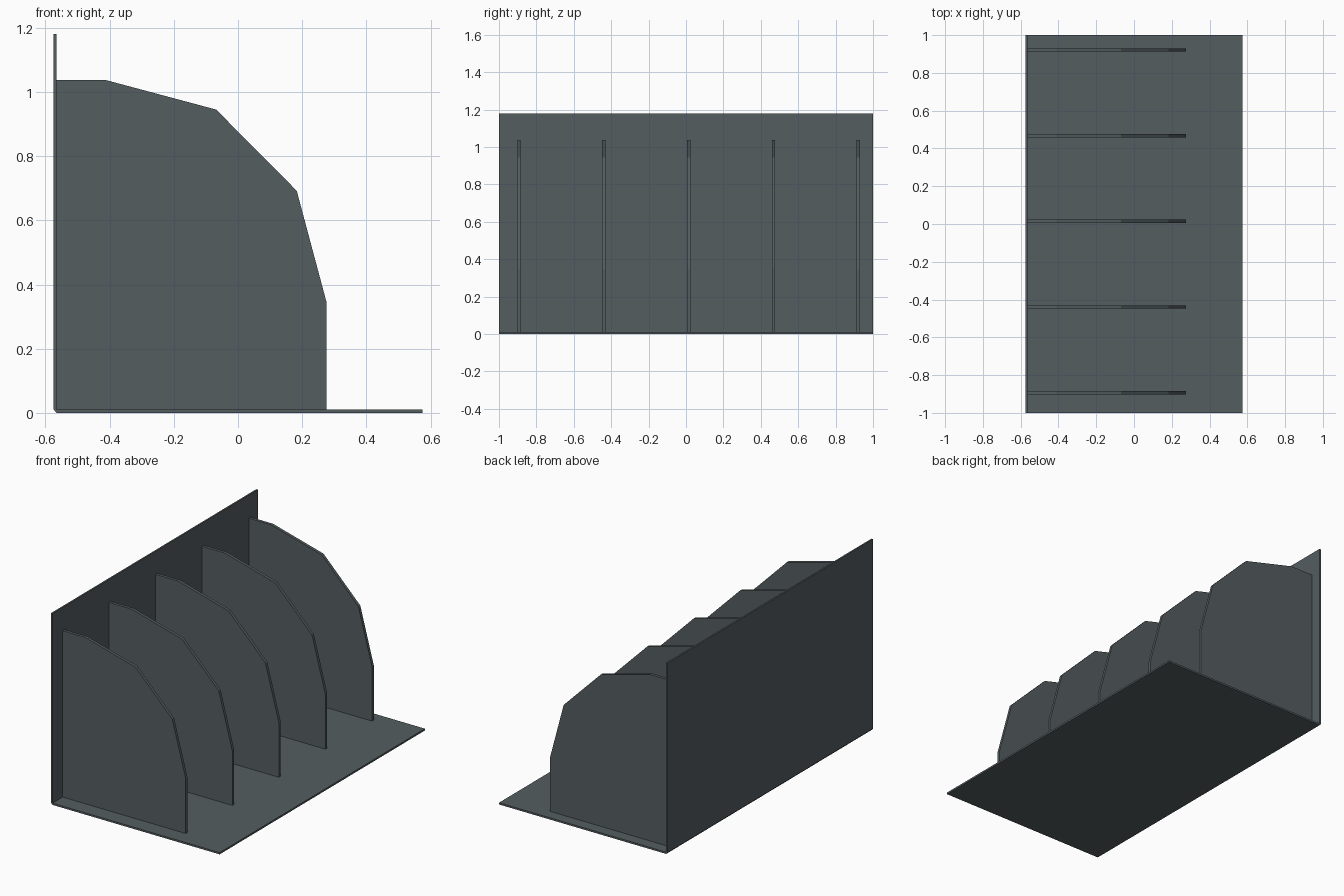
import bpy

if "Cube" in bpy.data.objects:
    bpy.data.objects.remove(bpy.data.objects["Cube"])

# Single slate grey colour
slate = bpy.data.materials.new("slate grey")
slate.diffuse_color = (0.09, 0.11, 0.118, 1)
slate.use_nodes = True
slate.node_tree.nodes["Principled BSDF"].inputs["Base Color"].default_value = slate.diffuse_color


def extrude_profile(name, profile, y0, y1):
    """Closed x-z profile extruded along y."""
    n = len(profile)
    verts = [(x, y, z) for y in (y0, y1) for x, z in profile]
    faces = [tuple(range(n)), tuple(reversed(range(n, 2 * n)))]
    faces += [(i, i + n, (i + 1) % n + n, (i + 1) % n) for i in range(n)]
    mesh = bpy.data.meshes.new(name)
    mesh.from_pydata(verts, [], faces)
    mesh.materials.append(slate)
    obj = bpy.data.objects.new(name, mesh)
    bpy.context.collection.objects.link(obj)
    return obj


# Bent sheet: floor plate and back wall with a chamfered outer corner
extrude_profile("shelf_sheet", [
    (-0.565, 0), (0.575, 0), (0.575, 0.011), (-0.565, 0.011),
    (-0.565, 1.18), (-0.575, 1.18), (-0.575, 0.011)], -1, 1)

# Five evenly spaced dividers with a faceted rounded front corner
divider = [(-0.566, 0.01), (0.275, 0.01), (0.275, 0.348), (0.183, 0.692),
           (-0.068, 0.945), (-0.412, 1.037), (-0.566, 1.037)]
for i in range(5):
    y = -0.893 + i * 0.4535
    extrude_profile(f"divider_{i + 1}", divider, y - 0.009, y + 0.009)
